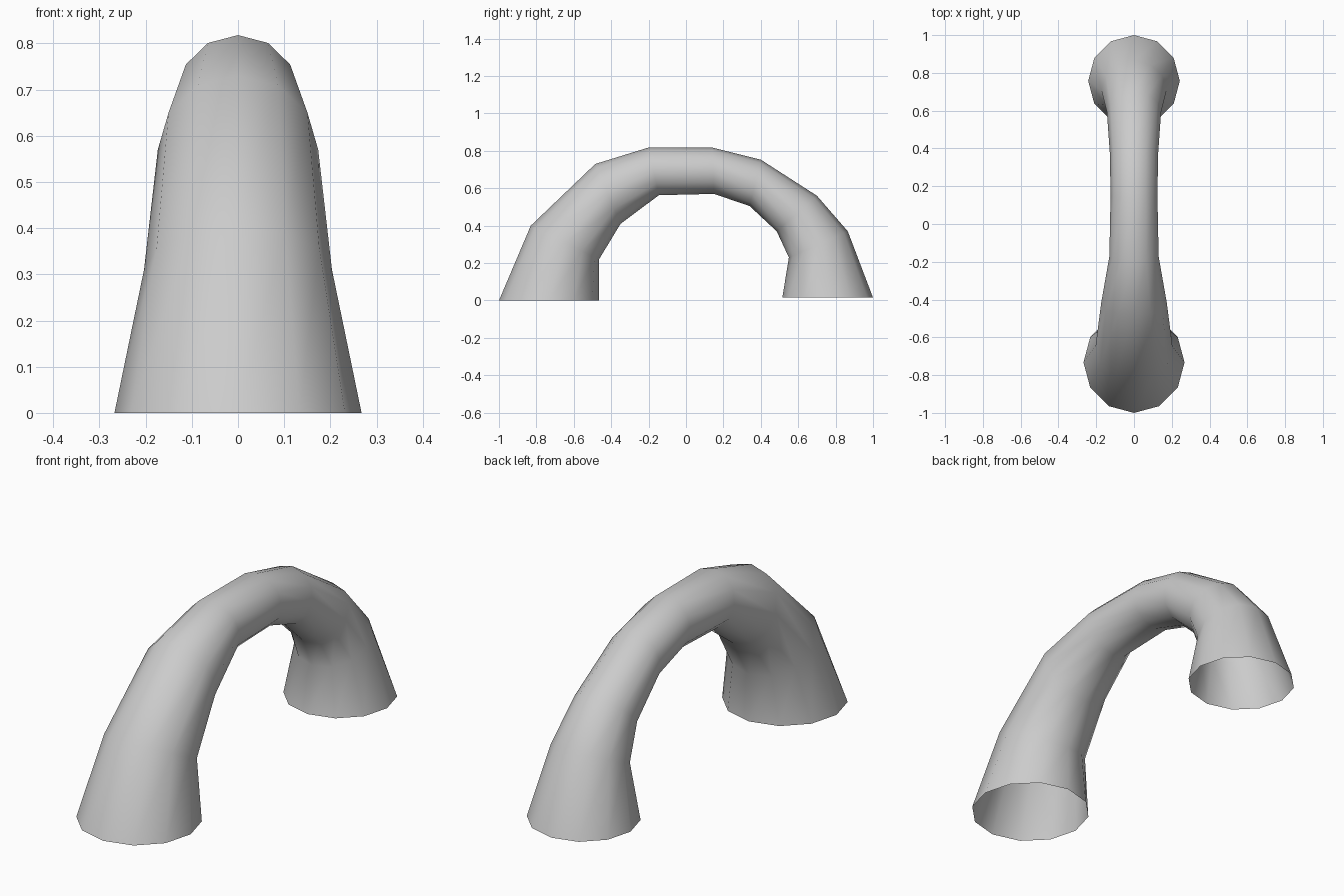
import bpy, bmesh
from math import cos, sin, tau
from mathutils import Vector

if "Cube" in bpy.data.objects:
    bpy.data.objects.remove(bpy.data.objects["Cube"])

SIDES = 12
# Arch rings as (outer y, outer z, inner y, inner z); each ring is a circle on that diameter
rings = [
    (-1.00, 0.00, -0.465, 0.00),
    (-0.83, 0.40, -0.465, 0.22),
    (-0.485, 0.73, -0.35, 0.41),
    (-0.20, 0.818, -0.145, 0.563),
    (0.14, 0.818, 0.15, 0.57),
    (0.40, 0.753, 0.34, 0.505),
    (0.70, 0.56, 0.485, 0.37),
    (0.865, 0.37, 0.55, 0.23),
    (1.00, 0.015, 0.515, 0.015),
]

# Open-ended bent tube
bm = bmesh.new()
loops = []
for oy, oz, iy, iz in rings:
    outer, inner = Vector((0, oy, oz)), Vector((0, iy, iz))
    centre, arm = (outer + inner) / 2, (outer - inner) / 2
    side = Vector((arm.length, 0, 0))
    loops.append([bm.verts.new(centre + arm * cos(tau * i / SIDES) + side * sin(tau * i / SIDES))
                  for i in range(SIDES)])
for a, b in zip(loops, loops[1:]):
    for i in range(SIDES):
        j = (i + 1) % SIDES
        face = bm.faces.new((a[i], a[j], b[j], b[i]))
        face.smooth = True
        # Face outward from the tube's centre line
        mid = sum((v.co for v in a + b), Vector()) / (2 * SIDES)
        face.normal_update()
        if face.normal.dot(face.calc_center_median() - mid) < 0:
            face.normal_flip()

mesh = bpy.data.meshes.new("arched_tube")
bm.to_mesh(mesh)
bm.free()
tube = bpy.data.objects.new("arched_tube", mesh)
bpy.context.collection.objects.link(tube)
